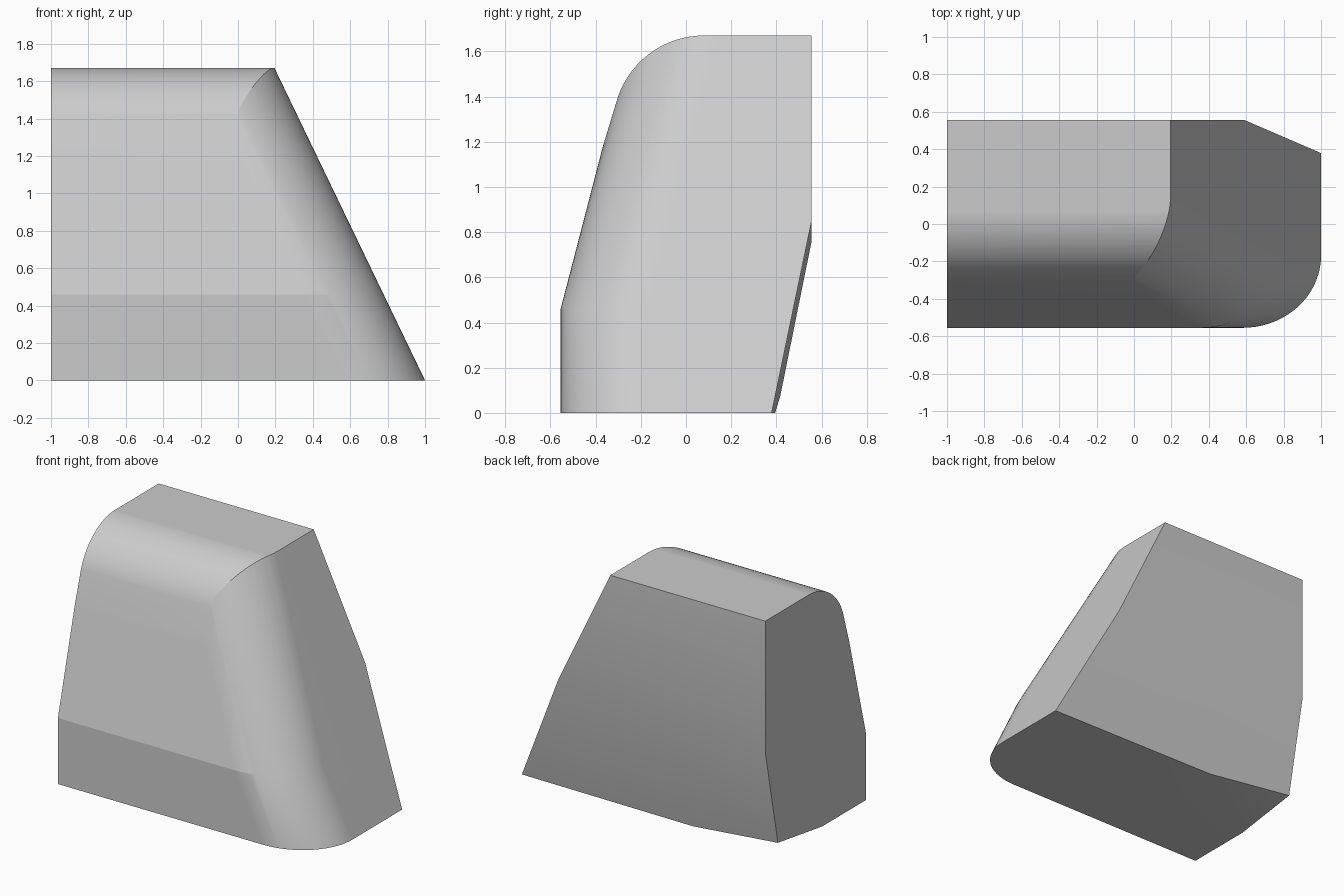
import bpy, bmesh, math
from mathutils import Vector

cube = bpy.data.objects.get("Cube")
if cube:
    bpy.data.objects.remove(cube, do_unlink=True)

HEIGHT, HALF_DEPTH = 1.67, 0.555
KNEE = 0.46                 # height where the front starts leaning back
LEAN = 0.26                 # backward lean of the front per unit height
SIDE = 0.482                # inward lean of the slanted side per unit height
CENTRE = Vector((-0.2, 0.1, 0.8))


def section(z, steps=18):
    """Plan outline at height z, with one rounded front corner."""
    dx, dy = -SIDE * z, LEAN * max(0, z - KNEE)
    pts = [(-1, -HALF_DEPTH + dy)]
    for i in range(steps + 1):
        a = math.pi / 2 * i / steps
        pts.append((0.58 + dx + 0.42 * math.sin(a),
                    -0.17 + dy - 0.385 * math.cos(a)))
    pts += [(1 + dx, HALF_DEPTH), (-1, HALF_DEPTH)]
    return [(x, y, z) for x, y in pts]


def slice_off(bm, point, normal):
    """Cut away everything beyond a plane and close the cut."""
    if normal.dot(CENTRE - point) > 0:
        normal = -normal
    geom = bm.verts[:] + bm.edges[:] + bm.faces[:]
    bmesh.ops.bisect_plane(bm, geom=geom, dist=1e-5, plane_co=point,
                           plane_no=normal, clear_outer=True)
    rim = [e for e in bm.edges if e.is_boundary]
    if rim:
        bmesh.ops.contextual_create(bm, geom=rim)


def slice_through(bm, a, b, c):
    a, b, c = Vector(a), Vector(b), Vector(c)
    slice_off(bm, a, (b - a).cross(c - a).normalized())


# Leaning column lofted through three plan outlines
bm = bmesh.new()
rings = [[bm.verts.new(p) for p in section(z)] for z in (0, KNEE, HEIGHT)]
for low, high in zip(rings, rings[1:]):
    for i in range(len(low)):
        j = (i + 1) % len(low)
        bm.faces.new((low[i], low[j], high[j], high[i]))
bm.faces.new(rings[0][::-1])
bm.faces.new(rings[-1])

# Rounded top front edge, tangent to the leaning front
radius, start, cuts = 0.403, math.atan(LEAN), 16
for i in range(cuts):
    a = start + (math.pi / 2 - start) * (i + 0.5) / cuts
    n = Vector((0, -math.cos(a), math.sin(a)))
    slice_off(bm, Vector((0, 0.08, HEIGHT - radius)) + n * radius, n)

# Undercut lower back, and the shallow cut at the bottom back corner
slice_through(bm, (0.59, HALF_DEPTH, 0.845), (-1, HALF_DEPTH, 0.755), (0.4, 0.386, 0))
slice_through(bm, (-0.34, 0.39, 0), (-1, -0.07, 0), (-1, 0.40, 0.07))

bmesh.ops.remove_doubles(bm, verts=bm.verts[:], dist=1e-4)
bmesh.ops.dissolve_limit(bm, angle_limit=math.radians(0.3),
                         verts=bm.verts[:], edges=bm.edges[:])
bmesh.ops.recalc_face_normals(bm, faces=bm.faces[:])
mesh = bpy.data.meshes.new("rounded_wedge_block")
bm.to_mesh(mesh)
bm.free()
block = bpy.data.objects.new("rounded_wedge_block", mesh)
bpy.context.collection.objects.link(block)

# Plain grey material
grey = bpy.data.materials.new("light_grey")
grey.use_nodes = True
colour = (0.6, 0.6, 0.6, 1)
grey.diffuse_color = colour
grey.node_tree.nodes["Principled BSDF"].inputs["Base Color"].default_value = colour
mesh.materials.append(grey)

# Smooth curves, crisp edges
bpy.ops.object.select_all(action='DESELECT')
block.select_set(True)
bpy.context.view_layer.objects.active = block
bpy.ops.object.shade_smooth_by_angle(angle=math.radians(13))
weighted = block.modifiers.new("even_shading", 'WEIGHTED_NORMAL')
weighted.keep_sharp = True
